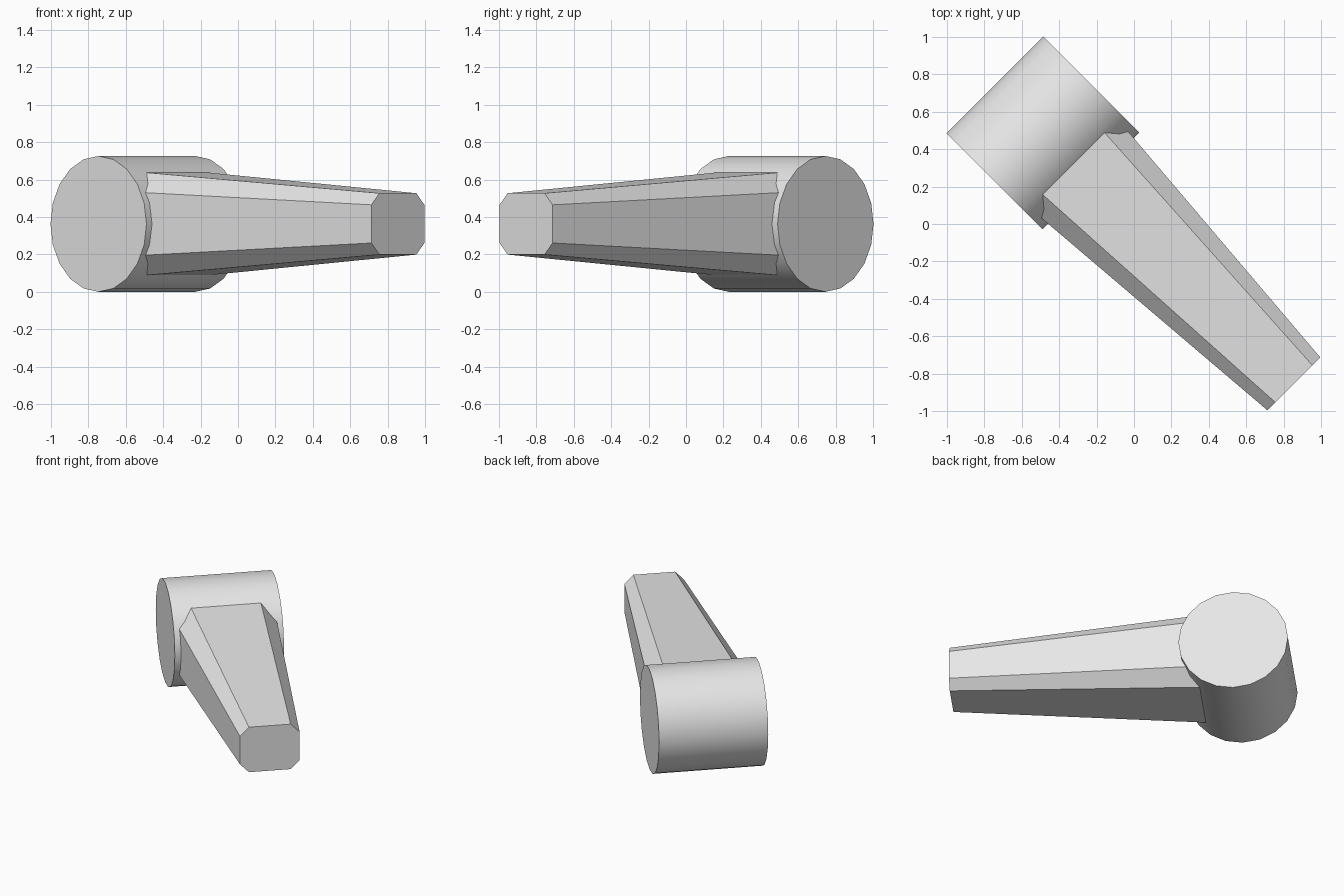
import bpy
import bmesh
import math
from mathutils import Matrix, Vector

if "Cube" in bpy.data.objects:
    bpy.data.objects.remove(bpy.data.objects["Cube"], do_unlink=True)

grey = bpy.data.materials.new("light_grey")
grey.use_nodes = True
colour = (0.8, 0.8, 0.8, 1)
grey.diffuse_color = colour
grey.node_tree.nodes["Principled BSDF"].inputs["Base Color"].default_value = colour

MID_Z = 0.363
ARM_TURN = Matrix.Rotation(-math.pi / 4, 4, "Z")  # local x runs along the arm


def add_object(name, bm):
    bmesh.ops.recalc_face_normals(bm, faces=bm.faces)
    mesh = bpy.data.meshes.new(name)
    bm.to_mesh(mesh)
    bm.free()
    mesh.materials.append(grey)
    obj = bpy.data.objects.new(name, mesh)
    bpy.context.collection.objects.link(obj)
    obj.matrix_world = Matrix.Translation((0, 0, MID_Z)) @ ARM_TURN
    return obj


# Hub: horizontal cylinder lying across the arm
bm = bmesh.new()
lay_down = Matrix.Translation((-0.689, 0, 0)) @ Matrix.Rotation(math.pi / 2, 4, "X")
bmesh.ops.create_cone(bm, cap_ends=True, segments=20, radius1=0.363,
                      radius2=0.363, depth=0.732, matrix=lay_down)
hub = add_object("hub_cylinder", bm)
bpy.ops.object.select_all(action="DESELECT")
hub.select_set(True)
bpy.context.view_layer.objects.active = hub
bpy.ops.object.shade_smooth_by_angle(angle=math.radians(30))

# Arm: chamfered box section, tapering from inside the hub to the tip
quarter = [(0.2, 0.102), (0.14, 0.164)]
half = quarter + [(-w, h) for w, h in reversed(quarter)]
section = half + [(-w, -h) for w, h in half]

bm = bmesh.new()
rings = []
for x, scale in ((-0.65, 1.75), (1.209, 1.0)):
    rings.append([bm.verts.new(Vector((x, w * scale, h * scale))) for w, h in section])
root, tip = rings
bm.faces.new(root)
bm.faces.new(tip)
for i in range(len(section)):
    j = (i + 1) % len(section)
    bm.faces.new((root[i], root[j], tip[j], tip[i]))
add_object("tapered_arm", bm)
